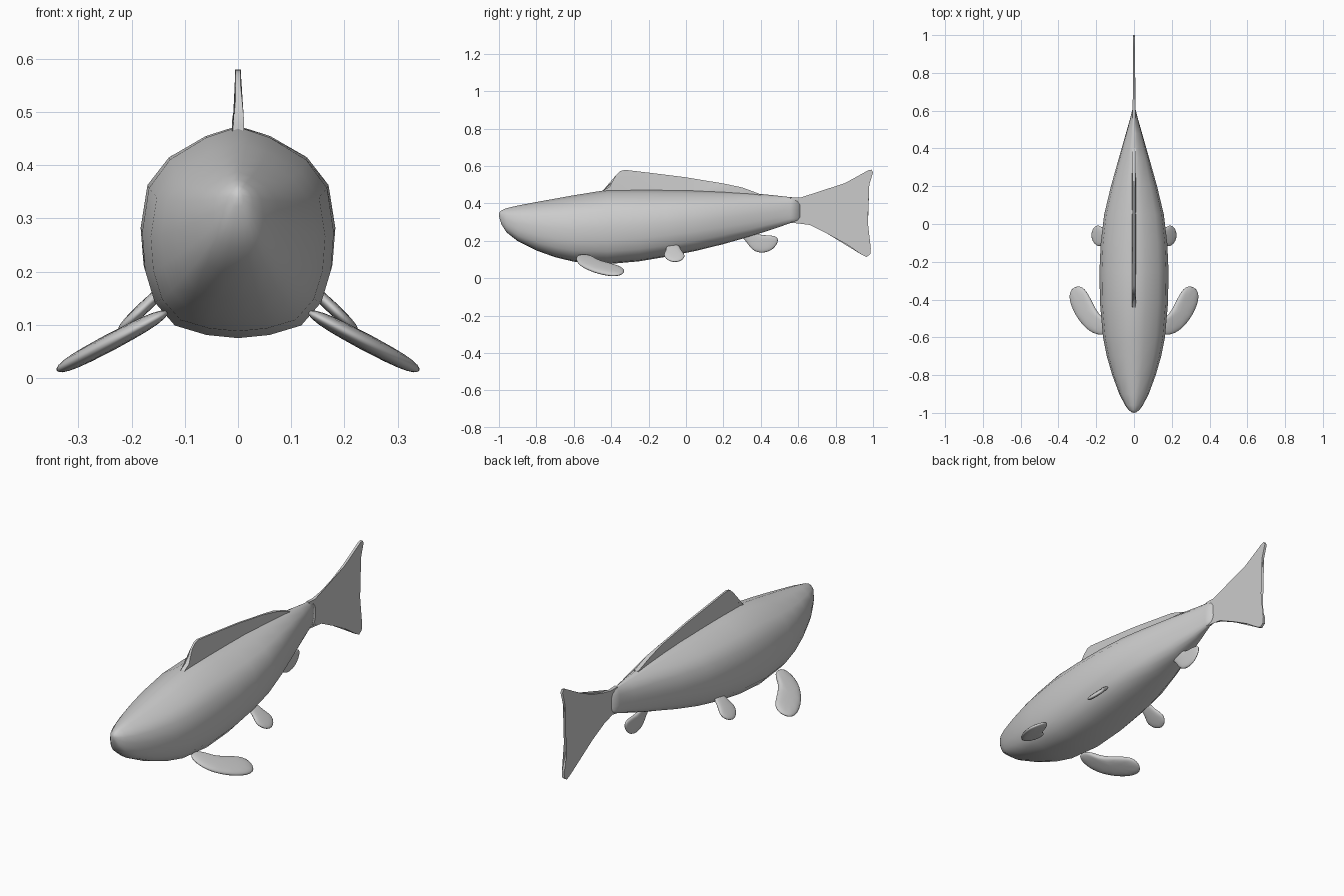
import bpy, bmesh
from mathutils import Vector

if "Cube" in bpy.data.objects:
    bpy.data.objects.remove(bpy.data.objects["Cube"])


def finish(name, bm, angle=60):
    bmesh.ops.recalc_face_normals(bm, faces=bm.faces)
    me = bpy.data.meshes.new(name)
    bm.to_mesh(me)
    bm.free()
    ob = bpy.data.objects.new(name, me)
    bpy.context.collection.objects.link(ob)
    for f in me.polygons:
        f.use_smooth = True
    return ob


def plate(name, outline, thick):
    """Thin upright fin on x = 0 from a (y, z) outline; thick(y, z) is the half thickness."""
    bm = bmesh.new()
    sides = [[bm.verts.new((s * thick(y, z), y, z)) for y, z in outline] for s in (1, -1)]
    n = len(outline)
    for ring in sides:
        bmesh.ops.triangulate(bm, faces=[bm.faces.new(ring)])
    for i in range(n):
        j = (i + 1) % n
        bm.faces.new((sides[0][i], sides[0][j], sides[1][j], sides[1][i]))
    ob = finish(name, bm)
    bpy.context.view_layer.objects.active = ob
    ob.select_set(True)
    bpy.ops.object.shade_smooth_by_angle(angle=0.8)
    ob.select_set(False)
    return ob


def paddle(name, pts, normal, half, mirror=False):
    """Rounded lens-shaped fin: a rim plus a smaller ring raised on both sides."""
    bm = bmesh.new()
    pts = [Vector(p) for p in pts]
    mid = sum(pts, Vector()) / len(pts)
    off = Vector(normal).normalized() * half
    rim = [bm.verts.new(p) for p in pts]
    n = len(pts)
    for s in (1, -1):
        ring = [bm.verts.new(mid + (p - mid) * 0.75 + off * s) for p in pts]
        for i in range(n):
            j = (i + 1) % n
            bm.faces.new((rim[i], rim[j], ring[j], ring[i]))
        bm.faces.new(ring)
    ob = finish(name, bm)
    if mirror:
        ob.modifiers.new("Mirror", 'MIRROR').use_mirror_merge = False
    ob.modifiers.new("Smooth", 'SUBSURF').levels = 2
    ob.modifiers["Smooth"].render_levels = 2
    return ob


# Body: stations (y, bottom z, top z, half width) lofted with one cross-section
stations = [(-0.998, .322, .352, .010), (-.985, .285, .363, .028), (-.96, .245, .374, .047),
            (-.9, .198, .388, .078), (-.8, .148, .407, .115), (-.7, .112, .425, .144),
            (-.6, .088, .443, .164), (-.42, .075, .472, .180), (-.25, .090, .474, .183),
            (-.1, .115, .473, .176), (.05, .145, .470, .158), (.2, .182, .464, .122),
            (.35, .225, .455, .080), (.48, .267, .442, .043), (.56, .295, .433, .020),
            (.61, .305, .430, .008)]
half = [(0, 1), (.33, .9), (.71, .69), (.93, .42), (1, 0), (.97, -.36),
        (.87, -.66), (.66, -.88), (.33, -.97), (0, -1)]
section = half + [(-x, z) for x, z in half[-2:0:-1]]
bm = bmesh.new()
rings = [[bm.verts.new((w * u, y, (b + t) / 2 + v * (t - b) / 2)) for u, v in section]
         for y, b, t, w in stations]
n = len(section)
for a, b in zip(rings, rings[1:]):
    for i in range(n):
        j = (i + 1) % n
        bm.faces.new((a[i], a[j], b[j], b[i]))
nose = bm.verts.new((0, -1, .338))
for i in range(n):
    bm.faces.new((nose, rings[0][(i + 1) % n], rings[0][i]))
bm.faces.new(rings[-1])
finish("body", bm)

# Tail fin
plate("tail_fin", [(.56, .432), (.61, .430), (.68, .443), (.76, .468), (.85, .508), (.93, .552),
                   (.975, .577), (.992, .58), (1, .565), (.98, .50), (.957, .43), (.945, .35),
                   (.95, .27), (.97, .205), (.988, .16), (.985, .128), (.965, .113),
                   (.94, .125), (.86, .18), (.76, .235), (.66, .285), (.60, .304), (.56, .297)],
      lambda y, z: .008 if y < .62 else .006)

# Dorsal fin
plate("dorsal_fin", [(-.46, .45), (-.435, .474), (-.41, .487), (-.39, .52), (-.375, .55),
                     (-.35, .573), (-.325, .579), (-.2, .564), (0, .539), (.2, .506),
                     (.3, .485), (.36, .463), (.4, .448), (.4, .43), (0, .45)],
      lambda y, z: .011 if z < .49 else .005)

# Pectoral fins: (x, y) outline laid on a sloping plane
pectoral = [(.12, -.60), (.19, -.60), (.25, -.57), (.315, -.49), (.352, -.40), (.35, -.345),
            (.315, -.315), (.265, -.32), (.22, -.41), (.18, -.49), (.12, -.52)]
paddle("pectoral_fin", [(x, y, .115 - .53 * (x - .15)) for x, y in pectoral],
       (.53, 0, 1), .017, True)

# Pelvic fins
pelvic = [(.12, -.115), (.155, -.105), (.185, -.13), (.218, -.105), (.233, -.06),
          (.22, -.015), (.188, .006), (.155, -.03), (.12, -.03)]
paddle("pelvic_fin", [(x, y, .082 + .95 * (.23 - x)) for x, y in pelvic],
       (.95, 0, 1), .012, True)

# Anal fin
anal = [(.27, .235), (.31, .205), (.335, .165), (.365, .137), (.41, .127), (.465, .142),
        (.502, .185), (.503, .225), (.45, .232), (.385, .232), (.36, .262), (.30, .27)]
paddle("anal_fin", [(0, y, z) for y, z in anal], (1, 0, 0), .012)
